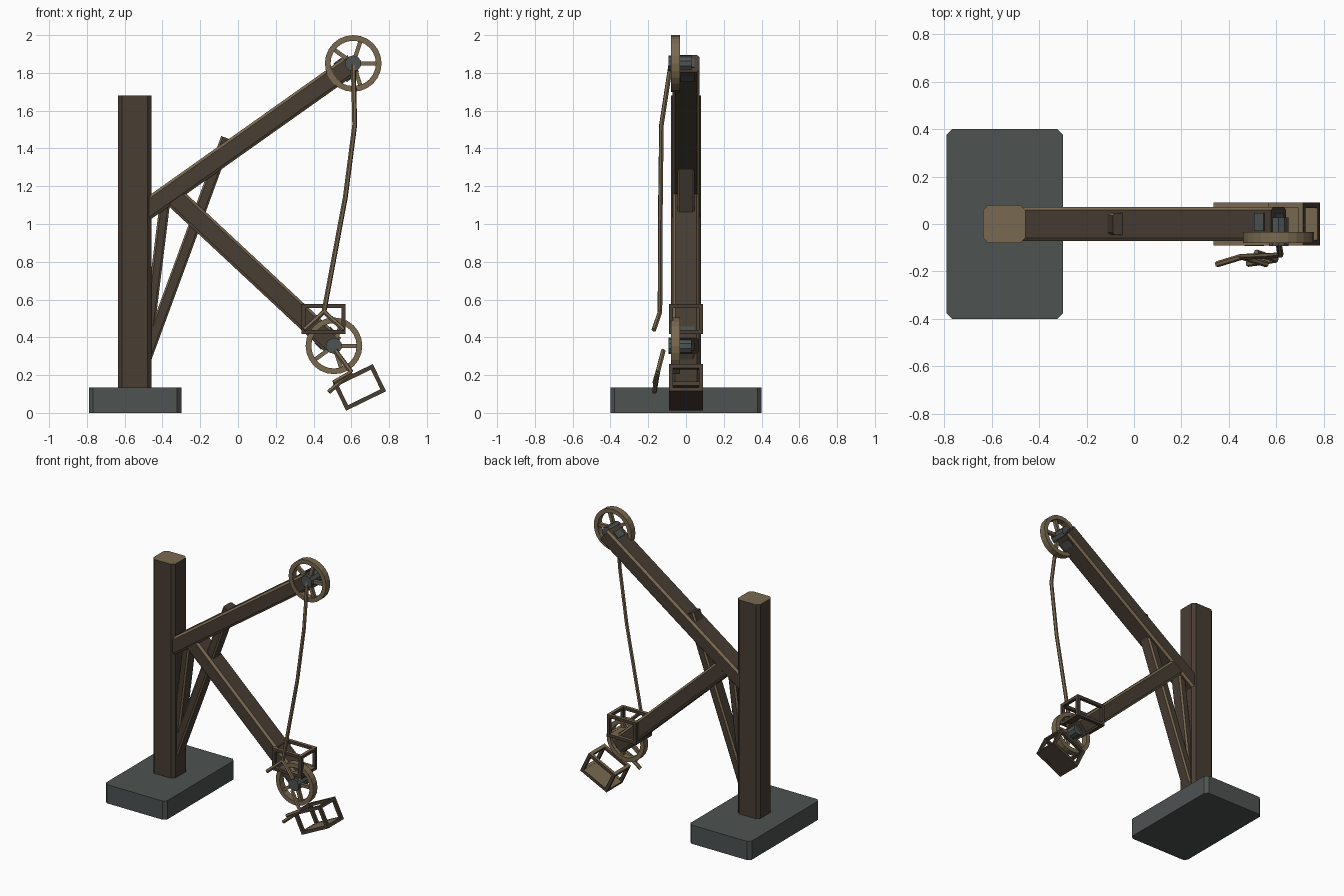
import bpy, bmesh, math
from mathutils import Vector, Matrix

if "Cube" in bpy.data.objects:
    bpy.data.objects.remove(bpy.data.objects["Cube"])


def material(name, rgb):
    m = bpy.data.materials.new(name)
    m.diffuse_color = (*rgb, 1)
    m.use_nodes = True
    m.node_tree.nodes["Principled BSDF"].inputs["Base Color"].default_value = m.diffuse_color
    return m


WOOD = material("dark_wood", (0.065, 0.047, 0.034))
TAN = material("worn_wood", (0.19, 0.14, 0.08))
STONE = material("grey", (0.075, 0.085, 0.083))


def finish(name, bm, mats):
    bmesh.ops.recalc_face_normals(bm, faces=bm.faces)
    me = bpy.data.meshes.new(name)
    bm.to_mesh(me)
    bm.free()
    ob = bpy.data.objects.new(name, me)
    bpy.context.collection.objects.link(ob)
    for m in mats:
        me.materials.append(m)
    return ob


def add_prism(bm, p0, p1, width, thick, c=0.0, cap=0, edge=0):
    """Straight bar between two points; width along y, corners chamfered by c."""
    p0, p1 = Vector(p0), Vector(p1)
    d = (p1 - p0).normalized()
    side = Vector((1, 0, 0)) if abs(d.y) > 0.9 else Vector((0, 1, 0))
    side = (side - d * side.dot(d)).normalized()
    up = d.cross(side)
    w, t = width / 2, thick / 2
    if c:
        prof = [(w, -t + c), (w, t - c), (w - c, t), (-w + c, t),
                (-w, t - c), (-w, -t + c), (-w + c, -t), (w - c, -t)]
    else:
        prof = [(w, -t), (w, t), (-w, t), (-w, -t)]
    a, b = ([bm.verts.new(p + side * u + up * v) for u, v in prof] for p in (p0, p1))
    n = len(prof)
    for i in range(n):
        j = (i + 1) % n
        f = bm.faces.new((a[i], a[j], b[j], b[i]))
        f.material_index = edge if (c and i % 2) else 0
    for ring in (a[::-1], b):
        bm.faces.new(ring).material_index = cap


def bar(name, p0, p1, width, thick, c=0.0, mats=(WOOD, TAN), cap=0, edge=0):
    bm = bmesh.new()
    add_prism(bm, p0, p1, width, thick, c, cap, edge)
    return finish(name, bm, mats)


def wheel(name, cx, cz):
    """Spoked rim standing in the xz plane plus a grey hub."""
    bm = bmesh.new()
    n, y0, y1 = 24, -0.08, -0.033
    rings = []
    for i in range(n):
        a = math.tau * i / n
        rings.append([bm.verts.new((cx + r * math.cos(a), y, cz + r * math.sin(a)))
                      for r, y in ((0.15, y0), (0.15, y1), (0.12, y1), (0.12, y0))])
    for i in range(n):
        p, q = rings[i], rings[(i + 1) % n]
        for k in range(4):
            m = (k + 1) % 4
            bm.faces.new((p[k], p[m], q[m], q[k]))
    for k in range(5):
        a = math.tau * k / 5
        add_prism(bm, (cx, -0.057, cz),
                  (cx + 0.127 * math.cos(a), -0.057, cz + 0.127 * math.sin(a)), 0.024, 0.022)
    finish(name, bm, (TAN,))
    bm = bmesh.new()
    bmesh.ops.create_cone(bm, cap_ends=True, segments=10, radius1=0.043, radius2=0.043, depth=0.12,
                          matrix=Matrix.Translation((cx, -0.032, cz)) @ Matrix.Rotation(math.pi / 2, 4, 'X'))
    finish(name + "_hub", bm, (STONE,))


def beam_end(name, cx, cz, dx, dz):
    """Grey iron block let through the end of a beam."""
    bm = bmesh.new()
    c, d = Vector((cx, 0.008, cz)), Vector((dx, 0, dz)).normalized()
    add_prism(bm, c - d * 0.05, c + d * 0.006, 0.075, 0.055)
    add_prism(bm, c - d * 0.085, c - d * 0.035, 0.075, 0.122)
    finish(name, bm, (STONE,))


def crate(name, cx, cz, angle):
    """Open crate: twelve edge rails and a solid floor."""
    bm = bmesh.new()
    t, X, Y, Z = 0.022, 0.1175, 0.09, 0.08
    x, y, z = X - t / 2, Y - t / 2, Z - t / 2
    for s in (-1, 1):
        for r in (-1, 1):
            add_prism(bm, (-X, s * y, r * z), (X, s * y, r * z), t, t)
            add_prism(bm, (s * x, -Y, r * z), (s * x, Y, r * z), t, t)
            add_prism(bm, (s * x, r * y, -Z), (s * x, r * y, Z), t, t)
    add_prism(bm, (-x, 0, -z), (x, 0, -z), 2 * y, t * 0.9)
    for f in bm.faces:
        f.normal_update()
    bmesh.ops.recalc_face_normals(bm, faces=bm.faces)
    for f in bm.faces:
        f.material_index = 1 if f.normal.z > 0.9 else 0
    ob = finish(name, bm, (WOOD, TAN))
    ob.location = (cx, 0, cz)
    ob.rotation_euler = (0, -angle, 0)


def rope(name, *strands, radius=0.013):
    cu = bpy.data.curves.new(name, 'CURVE')
    cu.dimensions = '3D'
    cu.bevel_depth = radius
    cu.bevel_resolution = 1
    cu.use_fill_caps = True
    for pts in strands:
        s = cu.splines.new('POLY')
        s.points.add(len(pts) - 1)
        for p, co in zip(s.points, pts):
            p.co = (*co, 1)
        s.use_smooth = False
    cu.materials.append(TAN)
    ob = bpy.data.objects.new(name, cu)
    bpy.context.collection.objects.link(ob)


# footing and upright
bar("base", (-0.545, 0, 0), (-0.545, 0, 0.135), 0.80, 0.49, 0.022, (STONE,))
bar("post", (-0.547, 0, 0.13), (-0.547, 0, 1.68), 0.16, 0.178, 0.022, cap=1)

# the two arms, with braces back to the post
TOP, LOW = (0.61, 1.85), (0.508, 0.355)
bar("upper_arm", (-0.50, 0, 1.064), (TOP[0], 0, TOP[1]), 0.145, 0.108, 0.014, cap=0, edge=1)
bar("lower_arm", (-0.345, 0, 1.15), (LOW[0], 0, LOW[1]), 0.14, 0.112, 0.014, cap=0, edge=1)
bar("long_brace", (-0.49, 0, 0.285), (-0.06, 0, 1.455), 0.092, 0.062, 0.01, edge=1)
bar("short_brace", (-0.48, 0, 0.36), (-0.385, 0, 1.13), 0.092, 0.055, 0.01, edge=1)

# wheels and iron fittings
wheel("upper_wheel", *TOP)
wheel("lower_wheel", *LOW)
beam_end("upper_iron", *TOP, 1.08, 0.765)
beam_end("lower_iron", *LOW, 0.853, -0.795)

# hanging crates
crate("upper_crate", 0.4525, 0.497, 0)
crate("lower_crate", 0.643, 0.135, math.radians(26))

# ropes with split ends
knot = (0.455, -0.138, 0.535)
rope("upper_rope",
     [(0.61, -0.08, 1.85), (0.618, -0.13, 1.525), (0.568, -0.135, 1.14), knot],
     [knot, (0.35, -0.17, 0.44)], [knot, (0.56, -0.17, 0.44)])
knot = (0.60, -0.15, 0.215)
rope("lower_rope",
     [(0.515, -0.12, 0.33), knot],
     [knot, (0.48, -0.168, 0.11)], [knot, (0.505, -0.165, 0.16)])
